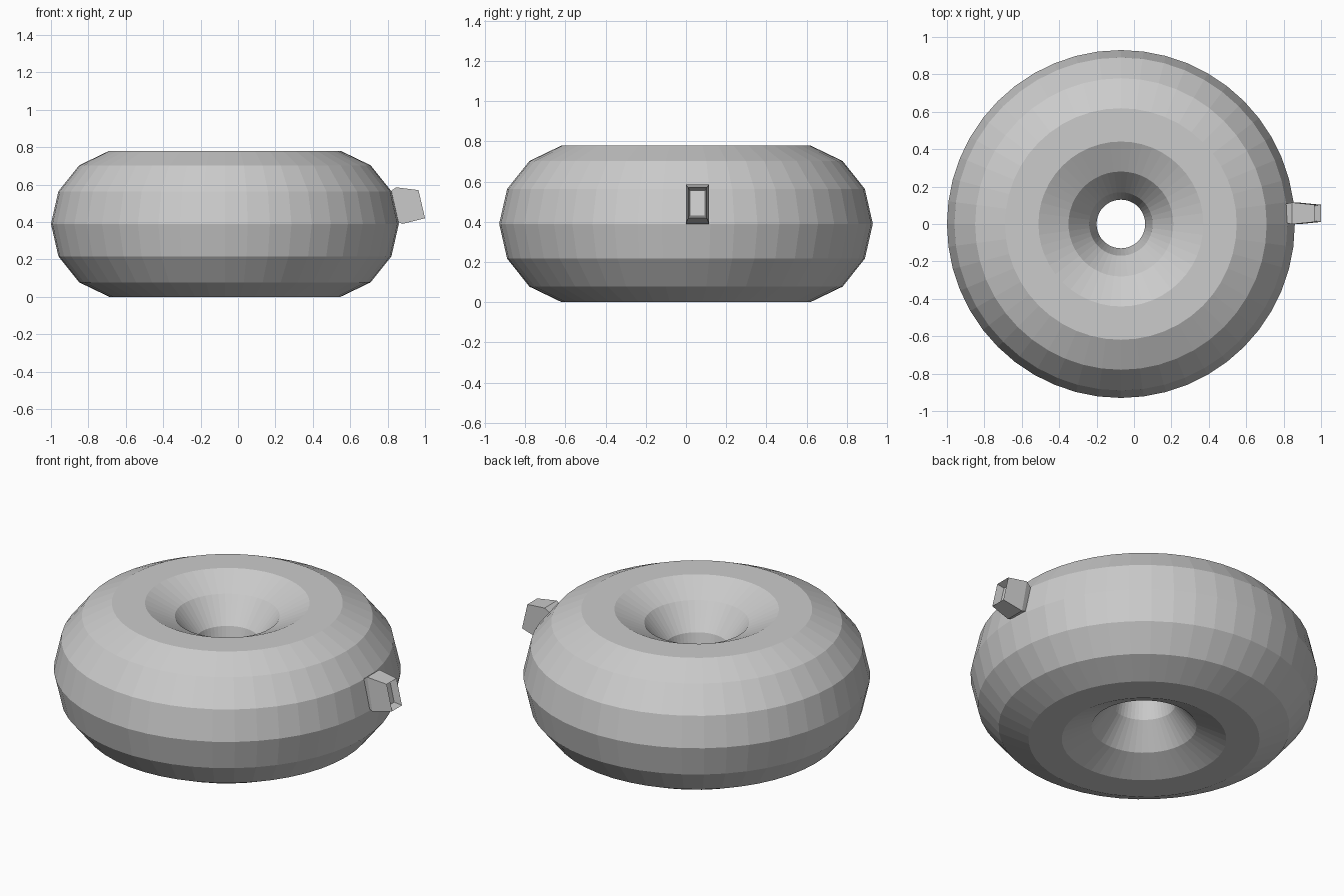
import bpy, bmesh

if "Cube" in bpy.data.objects:
    bpy.data.objects.remove(bpy.data.objects["Cube"])

# Inflated ring, flat shaded
bpy.ops.mesh.primitive_torus_add(major_segments=48, minor_segments=14,
                                 major_radius=0.53, minor_radius=0.40,
                                 location=(-0.07, 0, 0.39))
bpy.context.object.name = "ring_body"

# Tapered valve: rectangular sections as (x_top, z_top, x_bottom, z_bottom, half_width)
sections = [
    (0.79, 0.545, 0.83, 0.41, 0.046),   # root buried in the ring
    (0.845, 0.585, 0.88, 0.39, 0.058),  # widest collar
    (0.965, 0.57, 1.00, 0.42, 0.046),   # outer end
    (0.925, 0.555, 0.955, 0.43, 0.038), # recess floor
]
bm = bmesh.new()
loops = []
for xt, zt, xb, zb, w in sections:
    loops.append([bm.verts.new(p) for p in (
        (xt, 0.057 - w, zt), (xt, 0.057 + w, zt),
        (xb, 0.057 + w, zb), (xb, 0.057 - w, zb))])
for a, b in zip(loops, loops[1:]):
    for i in range(4):
        j = (i + 1) % 4
        bm.faces.new((a[i], a[j], b[j], b[i]))
bm.faces.new(loops[0])
bm.faces.new(loops[-1])
bmesh.ops.recalc_face_normals(bm, faces=bm.faces)
mesh = bpy.data.meshes.new("valve")
bm.to_mesh(mesh)
bm.free()
bpy.context.collection.objects.link(bpy.data.objects.new("valve", mesh))
